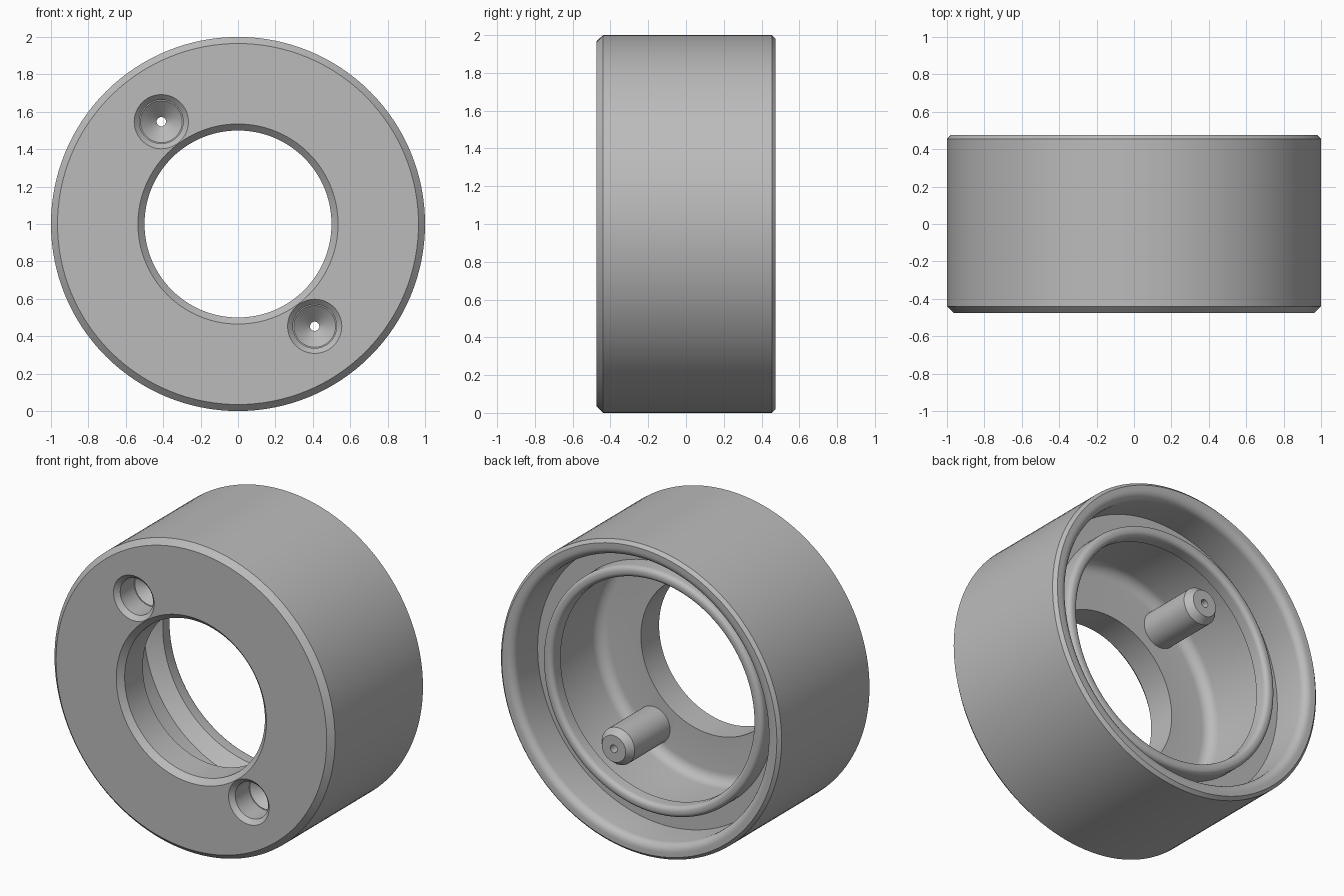
import bpy, bmesh, math

cube = bpy.data.objects.get("Cube")
if cube:
    bpy.data.objects.remove(cube, do_unlink=True)

FRONT, BACK = -0.475, 0.475

grey = bpy.data.materials.new("satin_grey")
grey.use_nodes = True
colour = (0.5, 0.5, 0.5, 1)
grey.diffuse_color = colour
grey.node_tree.nodes["Principled BSDF"].inputs["Base Color"].default_value = colour


def arc(r, y, radius, start, end, steps=6):
    """Points of a fillet in the (radius, y) plane, angles in degrees."""
    angles = [math.radians(start + (end - start) * i / steps) for i in range(steps + 1)]
    return [(r + radius * math.cos(a), y + radius * math.sin(a)) for a in angles]


def lathe(name, profile, x=0, z=1, steps=128):
    """Turn a closed (radius, y) profile about an axis along y."""
    bm = bmesh.new()
    rings = []
    for i in range(steps):
        a = 2 * math.pi * i / steps
        rings.append([bm.verts.new((x + r * math.cos(a), y, z + r * math.sin(a)))
                      for r, y in profile])
    n = len(profile)
    for i in range(steps):
        a, b = rings[i], rings[(i + 1) % steps]
        for j in range(n):
            k = (j + 1) % n
            if profile[j][0] or profile[k][0]:
                bm.faces.new((a[j], a[k], b[k], b[j]))
    bmesh.ops.remove_doubles(bm, verts=bm.verts, dist=1e-5)
    bmesh.ops.recalc_face_normals(bm, faces=bm.faces)
    mesh = bpy.data.meshes.new(name)
    bm.to_mesh(mesh)
    bm.free()
    mesh.materials.append(grey)
    obj = bpy.data.objects.new(name, mesh)
    bpy.context.collection.objects.link(obj)
    return obj


def activate(obj):
    bpy.ops.object.select_all(action='DESELECT')
    obj.select_set(True)
    bpy.context.view_layer.objects.active = obj


def smooth(obj):
    activate(obj)
    bpy.ops.object.shade_smooth_by_angle(angle=math.radians(28))


# Ring body: front plate, outer wall, rounded back rim, groove, inner lip, cavity
body_profile = (
    [(0.5, FRONT + 0.035), (0.535, FRONT), (0.965, FRONT), (1, FRONT + 0.035),
     (1, BACK - 0.02), (0.98, BACK)]
    + arc(0.95, BACK - 0.05, 0.05, 90, 180)
    + [(0.9, BACK - 0.25), (0.785, BACK - 0.25)]
    + arc(0.755, BACK - 0.16, 0.03, 0, 90)
    + arc(0.745, BACK - 0.16, 0.03, 90, 180)
    + [(0.715, BACK - 0.22), (0.8, BACK - 0.29)]
    + arc(0.73, FRONT + 0.29, 0.07, 0, -90)
    + [(0.5, FRONT + 0.22)]
)
body = lathe("ring_body", body_profile)

# Two opposite dowel pins in chamfered bores
for side, label in ((1, "left"), (-1, "right")):
    px, pz = side * 0.41, 1 - side * 0.547
    cutter = lathe("bore_cutter", [(0, FRONT - 0.05), (0.195, FRONT - 0.05),
                                   (0.117, FRONT + 0.028), (0.117, FRONT + 0.26),
                                   (0, FRONT + 0.26)], px, pz, 48)
    cutter.hide_render = True
    cut = body.modifiers.new("bore", 'BOOLEAN')
    cut.operation = 'DIFFERENCE'
    cut.solver = 'EXACT'
    cut.object = cutter
    activate(body)
    bpy.ops.object.modifier_apply(modifier=cut.name)
    bpy.data.objects.remove(cutter, do_unlink=True)

    pin = lathe(label + "_dowel_pin",
                [(0.118, FRONT + 0.17), (0.118, BACK - 0.37), (0.085, BACK - 0.325),
                 (0.025, BACK - 0.325), (0.025, FRONT + 0.25), (0.112, FRONT + 0.17)],
                px, pz, 48)
    smooth(pin)

smooth(body)
